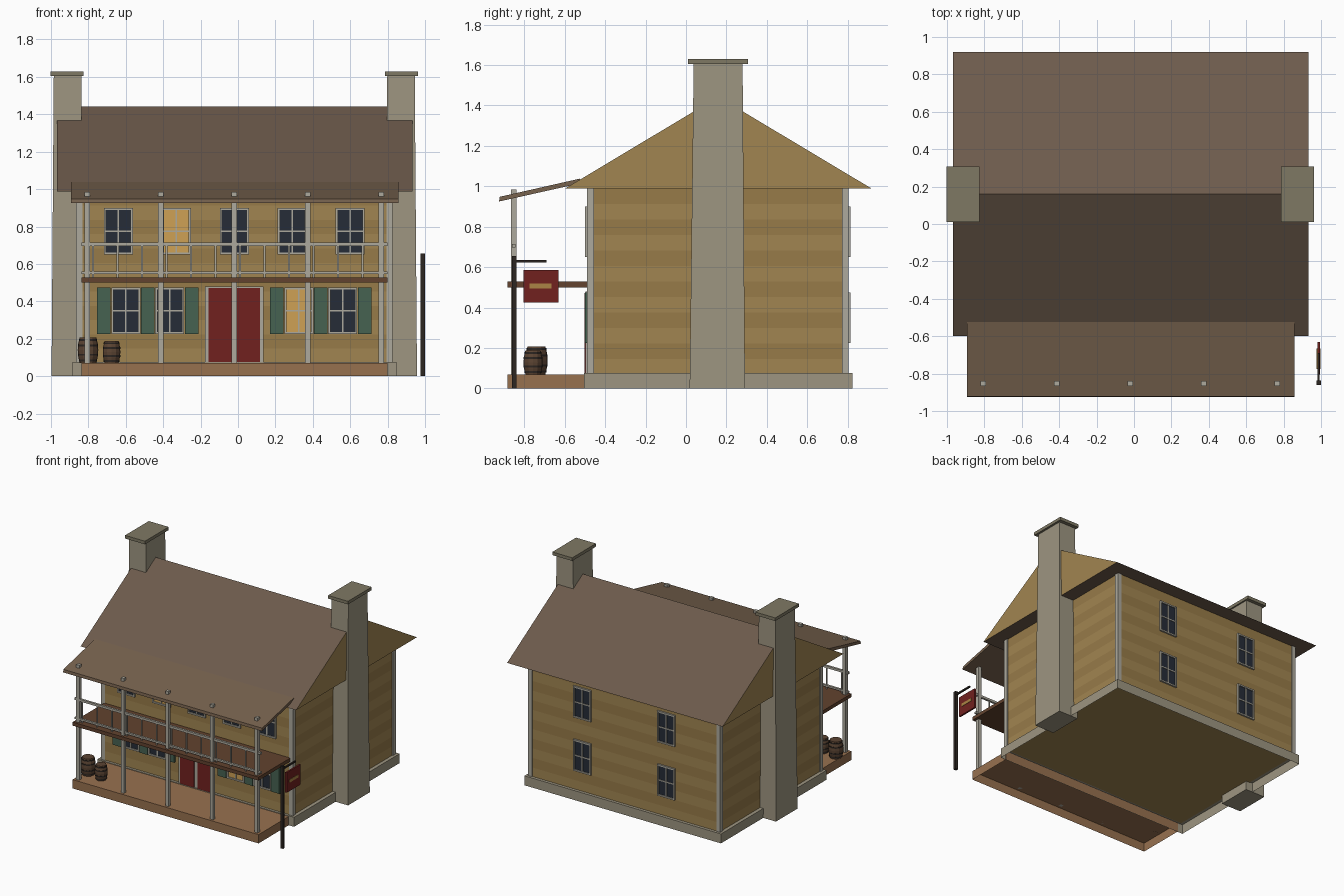
import bpy, bmesh, math
from mathutils import Vector

if "Cube" in bpy.data.objects:
    bpy.data.objects.remove(bpy.data.objects["Cube"])

CX = -0.02            # centre line of the house
FRONT, BACK = -0.485, 0.805


def mat(name, r, g, b):
    m = bpy.data.materials.new(name)
    m.diffuse_color = tuple((c / 255) ** 2.2 for c in (r, g, b)) + (1,)
    m.use_nodes = True
    m.node_tree.nodes["Principled BSDF"].inputs["Base Color"].default_value = m.diffuse_color
    return m


WALL = mat("siding", 160, 132, 82)
WALL2 = mat("siding_dark", 150, 122, 74)
ROOF = mat("shingle", 108, 91, 77)
PORCH = mat("porch_shingle", 118, 98, 79)
STONE = mat("stone", 156, 148, 128)
CAP = mat("cap_stone", 126, 120, 100)
TRIM = mat("trim", 172, 168, 156)
DECK = mat("deck_wood", 150, 112, 80)
BEAM = mat("dark_wood", 98, 68, 50)
GLASS = mat("glass", 42, 48, 58)
LIT = mat("lit_glass", 205, 160, 85)
SHUT = mat("shutter_green", 72, 98, 82)
DOOR = mat("door_red", 112, 38, 36)
IRON = mat("iron", 48, 42, 38)
GOLD = mat("gold", 170, 130, 70)
BARREL = mat("barrel_wood", 92, 70, 54)


def finish(name, bm, *mats):
    bmesh.ops.recalc_face_normals(bm, faces=bm.faces)
    me = bpy.data.meshes.new(name)
    bm.to_mesh(me)
    bm.free()
    for m in mats:
        me.materials.append(m)
    ob = bpy.data.objects.new(name, me)
    bpy.context.collection.objects.link(ob)
    return ob


def add_box(bm, x, y, z, x2=None, y2=None):
    """Box from ranges; x2 and y2 give a different top outline (taper)."""
    x2, y2 = x2 or x, y2 or y
    v = [bm.verts.new(p) for p in
         [(x[i], y[j], z[0]) for i, j in ((0, 0), (1, 0), (1, 1), (0, 1))] +
         [(x2[i], y2[j], z[1]) for i, j in ((0, 0), (1, 0), (1, 1), (0, 1))]]
    bottom = bm.faces.new(v[3::-1])
    top = bm.faces.new(v[4:])
    for i in range(4):
        j = (i + 1) % 4
        bm.faces.new((v[i], v[j], v[j + 4], v[i + 4]))
    return bottom, top


def box(name, m, x, y, z, x2=None, y2=None, open_bottom=False, open_top=False):
    bm = bmesh.new()
    b, t = add_box(bm, x, y, z, x2, y2)
    for f, gone in ((b, open_bottom), (t, open_top)):
        if gone:
            bm.faces.remove(f)
    return finish(name, bm, m)


def span(c, w):
    return (c - w / 2, c + w / 2)


def prism(name, profile, x, *mats):
    """Extrude a (y, z) profile along x; end faces use the last material."""
    bm = bmesh.new()
    a, b = ([bm.verts.new((px, *p)) for p in profile] for px in x)
    n = len(profile)
    for ring in (a, b):
        bm.faces.new(ring).material_index = len(mats) - 1
    for i in range(n):
        j = (i + 1) % n
        bm.faces.new((a[i], a[j], b[j], b[i]))
    return finish(name, bm, *mats)


# Foundation and banded walls
box("foundation", STONE, (-0.885, 0.847), (-0.505, 0.824), (0, 0.075),
    open_bottom=True)
bm = bmesh.new()
add_box(bm, (-0.857, 0.819), (FRONT, 0.80), (0.07, 0.99))
COURSE = 0.0766
for i in range(1, 12):
    bmesh.ops.bisect_plane(bm, geom=bm.verts[:] + bm.edges[:] + bm.faces[:],
                           plane_co=(0, 0, 0.07 + i * COURSE), plane_no=(0, 0, 1))
for f in bm.faces:
    f.material_index = int((f.calc_center_median().z - 0.0699) / COURSE) % 2
finish("walls", bm, WALL, WALL2)
for x in (-0.848, 0.81):
    for y in (-0.473, 0.788):
        box("corner_board", TRIM, span(x, 0.034), span(y, 0.034), (0.075, 0.99))

# Main roof with gable ends
prism("main_roof", [(-0.60, 0.988), (0.92, 0.988), (0.16, 1.443)],
      (-0.967, 0.932), ROOF, WALL)

# Chimneys with caps, tapering slightly
for s in (-1, 1):
    def side(a, b):
        return tuple(sorted((CX + s * a, CX + s * b)))
    box("chimney", STONE, side(0.805, 0.977), (0.018, 0.292), (0, 1.607),
        side(0.818, 0.965), (0.038, 0.28))
    box("chimney_cap", CAP, side(0.807, 0.982), (0.01, 0.308), (1.605, 1.63))


# Windows: frame, mullions and glass on the front (s=-1) or back (s=1) wall
def window(x, z, s, glass):
    wall = FRONT if s < 0 else 0.80

    def out(d):
        return tuple(sorted((wall - s * 0.004, wall + s * d)))
    w, h, t = 0.155, 0.25, 0.012
    box("window_glass", glass, span(x, w - t), out(0.005), span(z, h - t))
    bm = bmesh.new()
    for d in (-1, 1):
        add_box(bm, span(x + d * (w - t) / 2, t), out(0.014), span(z, h))
        add_box(bm, span(x, w), out(0.013), span(z + d * (h - t) / 2, t))
    add_box(bm, span(x, 0.009), out(0.010), span(z, h - t))
    add_box(bm, span(x, w - t), out(0.009), span(z, 0.009))
    finish("window_frame", bm, TRIM)


for i in range(5):
    window(CX + (i - 2) * 0.31, 0.775, -1, LIT if i == 1 else GLASS)
for x in (-0.58, -0.345, 0.345, 0.58):
    window(CX + x, 0.35, -1, LIT if x == 0.345 else GLASS)
for x in (-0.37, 0.37):
    for z in (0.35, 0.775):
        window(CX + x, z, 1, GLASS)
for s in (-1, 1):
    for x in (0.228, 0.463, 0.698):
        box("shutter", SHUT, span(CX + s * x, 0.072), (FRONT - 0.016, FRONT),
            (0.225, 0.475))

# Double front door
box("door_frame", TRIM, span(CX, 0.312), (FRONT - 0.012, FRONT), (0.07, 0.48))
for s in (-1, 1):
    box("front_door", DOOR, span(CX + s * 0.0765, 0.123),
        (FRONT - 0.018, FRONT), (0.075, 0.472))

# Two-storey porch
PX = (-0.838, 0.80)
box("porch_deck", DECK, PX, (-0.884, -0.50), (0, 0.07), open_bottom=True)
box("balcony_floor", BEAM, PX, (-0.884, FRONT), (0.50, 0.528))
prism("porch_roof", [(-0.925, 0.925), (-0.922, 0.948), (-0.525, 1.038),
                     (-0.525, 1.014)], (-0.893, 0.859), PORCH)
for i in range(5):
    box("porch_post", TRIM, span(CX + (i - 2) * 0.393, 0.027),
        span(-0.852, 0.027), (0.07, 0.985))
for z, h in ((0.705, 0.018), (0.552, 0.014)):
    box("balcony_rail", TRIM, PX, span(-0.852, 0.017), span(z, h))
bm = bmesh.new()
for i in range(12):
    add_box(bm, span(-0.775 + i * 0.131, 0.009), span(-0.852, 0.009), (0.528, 0.70))
finish("balusters", bm, TRIM)


# Barrels with iron hoops
def lathe(name, m, profile, x, y, n=12, caps=True):
    bm = bmesh.new()
    rings = [[bm.verts.new((x + r * math.cos(2 * math.pi * k / n),
                            y + r * math.sin(2 * math.pi * k / n), z))
              for k in range(n)] for r, z in profile]
    pairs = list(zip(rings, rings[1:]))
    if caps:
        bm.faces.new(rings[0])
        bm.faces.new(rings[-1])
    else:
        pairs.append((rings[-1], rings[0]))
    for a, b in pairs:
        for k in range(n):
            j = (k + 1) % n
            bm.faces.new((a[k], a[j], b[j], b[k]))
    return finish(name, bm, m)


for x, y, r, h in ((-0.802, -0.74, 0.055, 0.138), (-0.676, -0.757, 0.047, 0.118)):
    lathe("barrel", BARREL, [(r * a, 0.07 + h * t) for a, t in
          ((0.8, 0), (0.95, 0.25), (1, 0.5), (0.95, 0.75), (0.8, 1))], x, y)
    for t, a in ((0.1, 0.86), (0.32, 0.965), (0.68, 0.965), (0.9, 0.86)):
        z = 0.07 + h * t
        lathe("barrel_hoop", IRON, [(r * (a + d), z + e) for d, e in
              ((-0.05, -0.005), (0.03, -0.005), (0.03, 0.005), (-0.05, 0.005))],
              x, y, caps=False)

# Hanging sign on its post
SX = 0.987
box("sign_post", IRON, span(SX, 0.023), span(-0.849, 0.022), (0, 0.655))
box("sign_arm", IRON, span(SX, 0.012), (-0.85, -0.69), span(0.63, 0.012))
box("sign_board", DOOR, span(SX, 0.014), (-0.805, -0.63), (0.425, 0.585))
box("sign_plaque", GOLD, span(SX, 0.02), (-0.775, -0.665), (0.494, 0.518))
